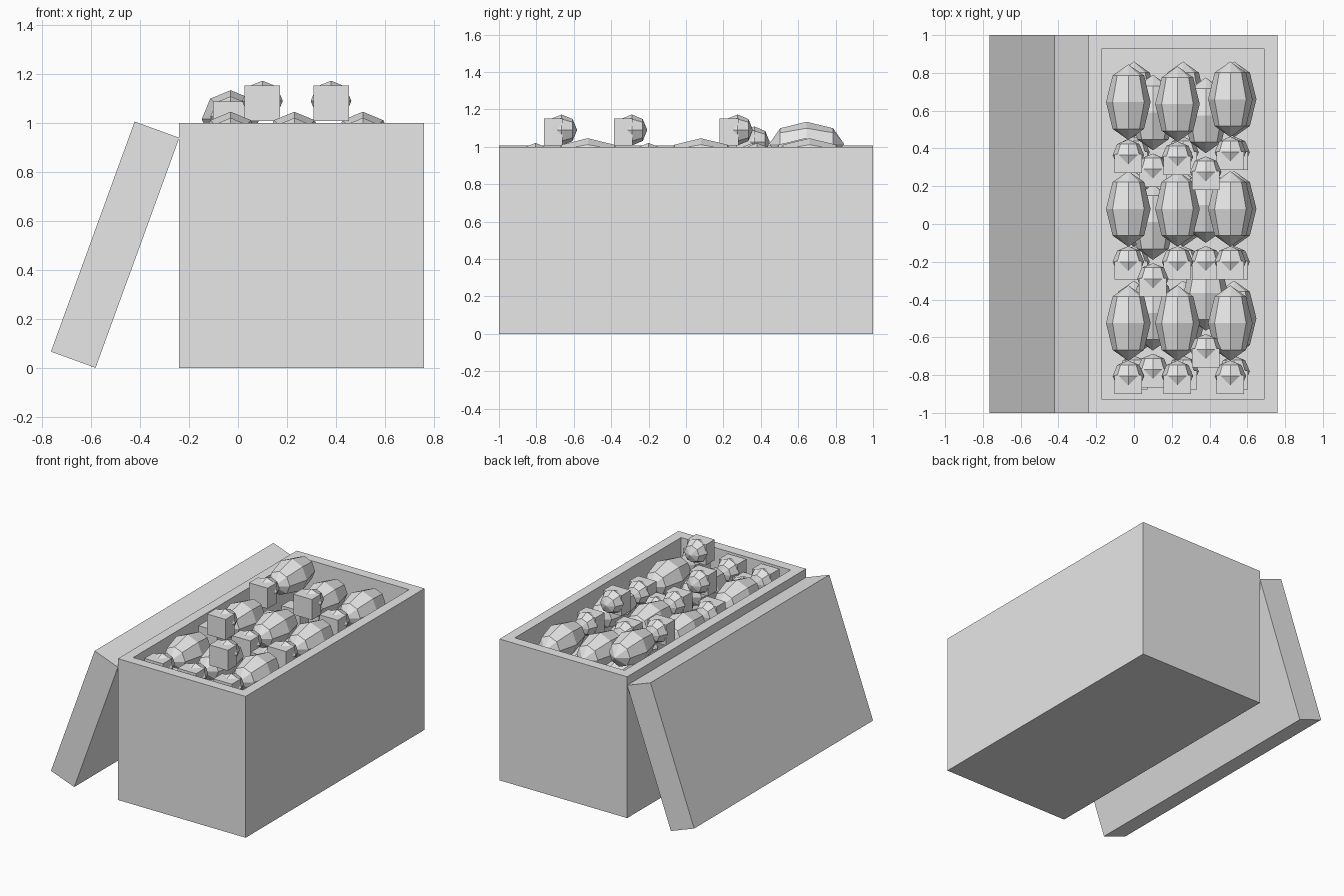
import bpy, bmesh, math
from mathutils import Matrix, Vector

if "Cube" in bpy.data.objects:
    bpy.data.objects.remove(bpy.data.objects["Cube"])

grey = bpy.data.materials.new("plain_grey")
grey.diffuse_color = (0.8, 0.8, 0.8, 1)
grey.use_nodes = True
grey.node_tree.nodes["Principled BSDF"].inputs["Base Color"].default_value = grey.diffuse_color


def finish(name, bm):
    me = bpy.data.meshes.new(name)
    bmesh.ops.recalc_face_normals(bm, faces=bm.faces)
    bm.to_mesh(me)
    bm.free()
    ob = bpy.data.objects.new(name, me)
    me.materials.append(grey)
    bpy.context.collection.objects.link(ob)
    return ob


def add_box(bm, centre, size):
    m = Matrix.Translation(centre) @ Matrix.Diagonal((*size, 1))
    bmesh.ops.create_cube(bm, size=1, matrix=m)


def add_ball(bm, centre, radii):
    # eight-sided ball, poles along y
    m = (Matrix.Translation(centre) @ Matrix.Diagonal((*radii, 1))
         @ Matrix.Rotation(math.pi / 2, 4, 'X'))
    bmesh.ops.create_uvsphere(bm, u_segments=8, v_segments=4, radius=1, matrix=m)


# crate: box with an inset, sunken top
bm = bmesh.new()
add_box(bm, (0.26, 0, 0.5), (1, 2, 1))
bm.faces.ensure_lookup_table()
top = max(bm.faces, key=lambda f: f.calc_center_median().z)
bmesh.ops.inset_region(bm, faces=[top], thickness=0.1)
hole = bmesh.ops.extrude_face_region(bm, geom=[top])
bmesh.ops.translate(bm, vec=(0, 0, -0.9),
                    verts=[v for v in hole["geom"] if isinstance(v, bmesh.types.BMVert)])
if top.is_valid:
    bmesh.ops.delete(bm, geom=[top], context='FACES_ONLY')
finish("crate", bm)

# lid leaning on the side
bm = bmesh.new()
add_box(bm, (0, 0, 0), (0.194, 2, 1))
lid = finish("leaning_lid", bm)
lid.location = (-0.502, 0, 0.503)
lid.rotation_euler = (0, math.radians(20), 0)


# one toy: body, head and square snout
def toy(name, head, body):
    head, body = Vector(head), Vector(body)
    bm = bmesh.new()
    add_ball(bm, body, (0.118, 0.2, 0.118))
    add_ball(bm, head, (0.083, 0.083, 0.083))
    add_box(bm, head + Vector((0, -0.045, -0.01)), (0.145, 0.1, 0.145))
    finish(name, bm)


# top layer
for i, x in enumerate((-0.03, 0.23, 0.51)):
    for j, y in enumerate((0.645, 0.08, -0.525)):
        lift = 0.088 if (i, j) == (0, 0) else 0
        z = 0.928 + lift
        dy = (0, -0.01, 0.015)[i] if j == 0 else 0
        toy(f"top_toy_{i}_{j}", (x, y - 0.28 + dy, z + 0.01), (x, y + dy, z))

# middle layer, three of them with raised heads
raised = {(0.1, -0.29), (0.38, 0.275), (0.38, -0.665)}
for x, y in ((0.1, 0.29), (0.1, -0.29), (0.1, -0.77),
             (0.38, 0.275), (0.38, -0.2), (0.38, -0.665)):
    z = 1.09 if (x, y) in raised else 0.86
    toy("middle_toy", (x, y, z), (x, y + 0.3, 0.78))

# lower layers
for k, z in enumerate((0.62, 0.42, 0.22)):
    for x in (0.0, 0.26, 0.53):
        for y in (0.66, 0.08, -0.5):
            toy(f"lower_toy_{k}", (x, y - 0.28, z), (x, y, z))
